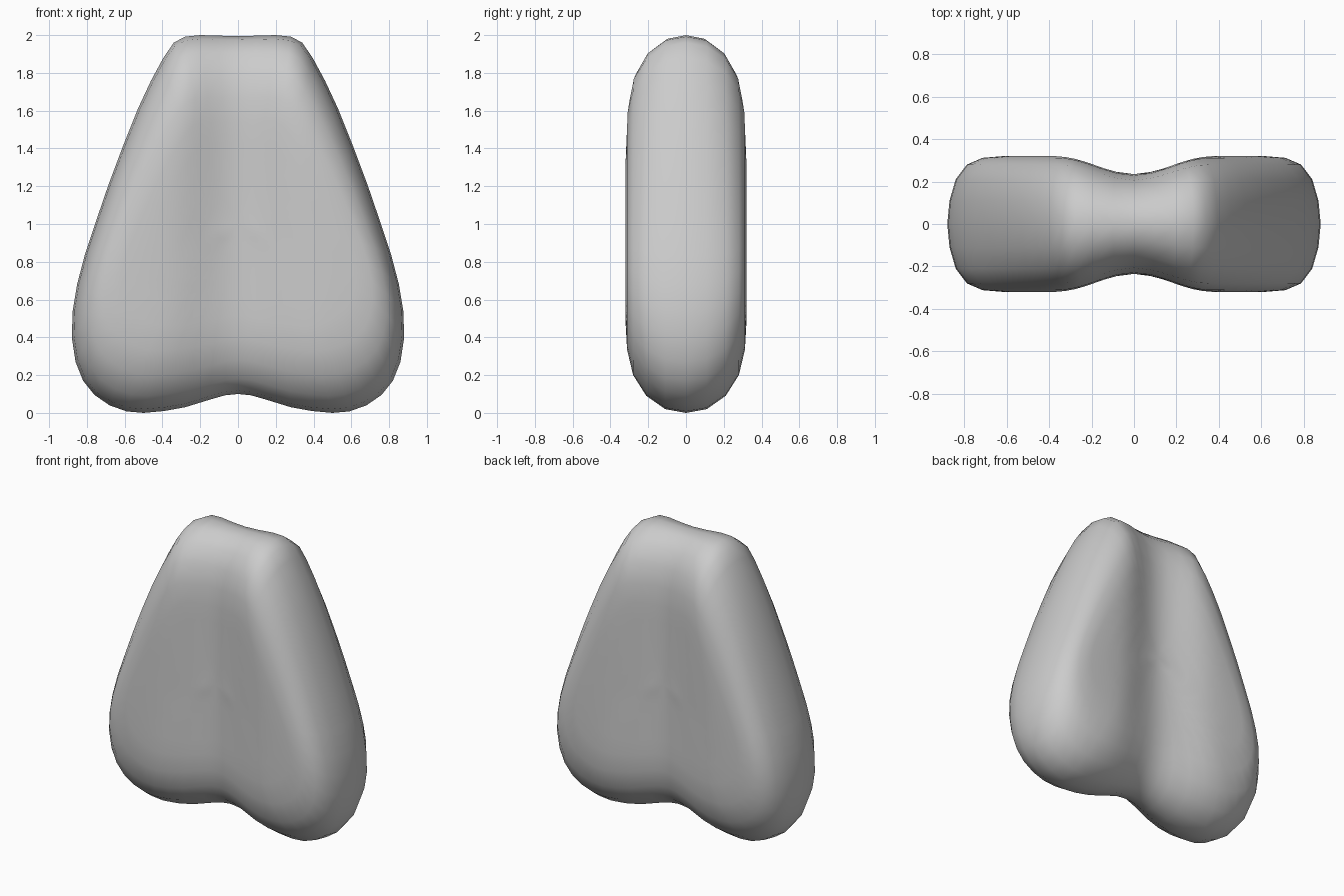
import bpy, bmesh, math

if "Cube" in bpy.data.objects:
    bpy.data.objects.remove(bpy.data.objects["Cube"])

# Right half of the front silhouette (x, z), bottom centre to top centre
half = [(0, .10), (.07, .093), (.15, .07), (.28, .03), (.39, .01), (.50, 0), (.59, .008),
        (.68, .04), (.76, .095), (.82, .17), (.86, .27), (.88, .40), (.875, .54),
        (.852, .68), (.81, .84), (.75, 1.02), (.685, 1.21), (.61, 1.41), (.53, 1.61),
        (.46, 1.76), (.395, 1.88), (.34, 1.96), (.28, 1.992), (.20, 2.0), (.10, 1.997),
        (0, 1.995)]
outline = half + [(-x, z) for x, z in reversed(half[1:-1])]

# Concentric rings: x scale, z scale about mid height, half thickness
rings = [(1, 1, 0), (.988, .98, .11), (.955, .91, .21), (.895, .80, .28),
         (.81, .67, .312), (.70, .54, .32), (.58, .43, .32), (.46, .33, .32),
         (.34, .24, .32), (.23, .16, .32), (.12, .08, .32)]
MID = 1.0


def groove(x, z):
    """Thickness factor for the vertical hollow down the middle of each face."""
    width = .47 - .065 * z
    t = min(abs(x) / width, 1)
    return 1 - .265 * (.5 + .5 * math.cos(math.pi * t))


bm = bmesh.new()


def add_ring(sx, sz, y):
    verts = []
    for x, z in outline:
        px, pz = x * sx, MID + (z - MID) * sz
        verts.append(bm.verts.new((px, y * groove(px, pz), pz)))
    return verts


# Rim, then front and back faces closing inward to a centre point
rim = add_ring(*rings[0])
n = len(rim)
for side in (-1, 1):
    previous = rim
    for sx, sz, y in rings[1:]:
        ring = add_ring(sx, sz, y * side)
        for i in range(n):
            j = (i + 1) % n
            bm.faces.new((previous[i], previous[j], ring[j], ring[i]))
        previous = ring
    centre = bm.verts.new((0, side * .32 * groove(0, MID), MID))
    for i in range(n):
        bm.faces.new((previous[i], previous[(i + 1) % n], centre))
bmesh.ops.recalc_face_normals(bm, faces=bm.faces)
for face in bm.faces:
    face.smooth = True

mesh = bpy.data.meshes.new("grooved_body")
bm.to_mesh(mesh)
bm.free()
body = bpy.data.objects.new("grooved_body", mesh)
bpy.context.collection.objects.link(body)
